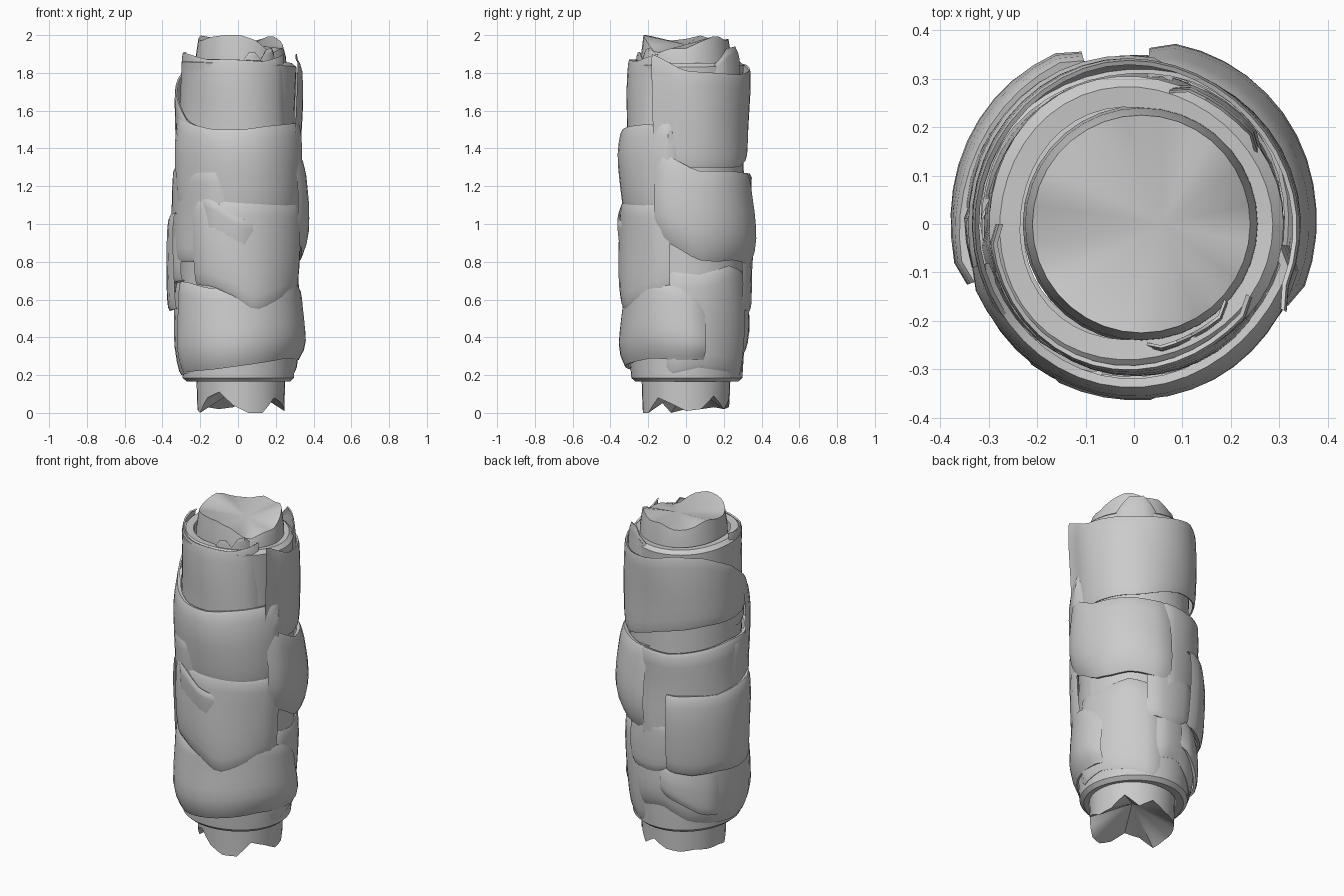
import bpy, bmesh, math, random

random.seed(4)


def lerp(pts, t):
    """Evenly spaced samples, linearly interpolated at t in 0..1."""
    f = t * (len(pts) - 1)
    i = min(int(f), len(pts) - 2)
    return pts[i] + (pts[i + 1] - pts[i]) * (f - i)


def finish(name, bm):
    me = bpy.data.meshes.new(name)
    bm.normal_update()
    bm.to_mesh(me)
    bm.free()
    ob = bpy.data.objects.new(name, me)
    bpy.context.collection.objects.link(ob)
    bpy.ops.object.select_all(action='DESELECT')
    ob.select_set(True)
    bpy.context.view_layer.objects.active = ob
    bpy.ops.object.shade_smooth_by_angle(angle=math.radians(40))
    return ob


def wrap(name, a0, a1, bottom, top, radii, lip=0.03, ends=(0.015, 0.015)):
    """Curved sheet between angles a0..a1 with rolled-in upper and lower lips.
    Angles: 0 = right, 90 = back, 180 = left, 270 = front."""
    n = max(4, round((a1 - a0) / 8))
    # row: position along the height, shift in z from the edge, share of lip tucked in
    rows = [(0, .004, 1), (0, 0, .4), (0, .02, .08)]
    rows += [(k / 7, 0, 0) for k in range(1, 7)]
    rows += [(1, -.02, .08), (1, 0, .4), (1, -.004, 1)]
    phase = random.uniform(0, 6)
    bm = bmesh.new()
    grid = []
    for v, dz, tuck in rows:
        line = []
        for i in range(n + 1):
            u = i / n
            z = lerp(bottom, u) * (1 - v) + lerp(top, u) * v + dz
            a = math.radians(a0 + (a1 - a0) * u)
            r = lerp(radii, v) + .005 * math.sin(3 * a + 7 * z + phase)
            r -= lip * tuck
            r -= ends[0] * (i == 0) + ends[1] * (i == n)
            line.append(bm.verts.new((r * math.cos(a), r * math.sin(a), z)))
        grid.append(line)
    for p, q in zip(grid, grid[1:]):
        for i in range(n):
            bm.faces.new((p[i], p[i + 1], q[i + 1], q[i]))
    return finish(name, bm)


def core(name, low, high):
    """Inner roll with ragged rims and fanned, sunken ends."""
    n = 36
    bm = bmesh.new()
    levels = [(0, .23), (.1, .235), (.3, .24), (1.7, .245), (1.88, .24), (2, .225)]
    rings = []
    for z0, r in levels:
        ring = []
        for i in range(n):
            a = 2 * math.pi * i / n
            z = z0
            if z0 == 0:
                z = lerp(low + low[:1], i / n)
            elif z0 == .1:
                z = .18
            elif z0 == 2:
                z = lerp(high + high[:1], i / n)
            ring.append(bm.verts.new((.015 + r * math.cos(a), r * math.sin(a), z)))
        rings.append(ring)
    for p, q in zip(rings, rings[1:]):
        for i in range(n):
            j = (i + 1) % n
            bm.faces.new((p[i], p[j], q[j], q[i]))
    bot = bm.verts.new((.03, .02, .15))
    cap = bm.verts.new((.06, 0, 1.95))
    for i in range(n):
        j = (i + 1) % n
        bm.faces.new((rings[0][j], rings[0][i], bot))
        bm.faces.new((rings[-1][i], rings[-1][j], cap))
    return finish(name, bm)


# Inner roll: ragged rims, sampled counter-clockwise from the right
core("inner_roll",
     [.01, .02, .09, .02, .07, .03, .02, .03, .02, .02, .0, .08, .11, .04, .0, .0, .08, .05],
     [1.93, 1.97, 2.0, 1.97, 1.98, 1.95, 1.96, 2.0, 1.98, 1.97, 1.99, 2.0, 2.0, 1.97, 1.90, 1.93])

# Continuous under-layer with inward shelves at both ends
wrap("under_layer", 0, 360, [.165, .165, .165, .165, .165], [1.85, 1.86, 1.88, 1.87, 1.85],
     [.30, .31, .31, .305, .31, .3, .3, .31], lip=.07, ends=(0, 0))

# Upper sheets
wrap("upper_front_sheet", 180, 328, [1.35, 1.35, 1.35], [1.91, 1.90, 1.87, 1.87, 1.86, 1.90],
     [.315, .31, .31, .305], lip=.015)
wrap("upper_back_sheet", -30, 230, [1.3, 1.3, 1.3, 1.38, 1.42, 1.42, 1.41],
     [1.90, 1.81, 1.80, 1.79, 1.81, 1.85, 1.83, 1.75, 1.62, 1.47],
     [.33, .335, .34, .34], lip=.015, ends=(-.02, .01))
# Torn scraps at the top rim
wrap("torn_scrap_right", 275, 320, [1.8, 1.8], [1.86, 1.93, 1.87, 1.95, 1.9], [.275, .27], lip=.01)
wrap("torn_scrap_back", 30, 75, [1.75, 1.75], [1.84, 1.93, 1.94, 1.86], [.315, .31], lip=.01)

# Middle sheets
wrap("mid_front_band", 195, 352, [1.05, 1.05, 1.05], [1.60, 1.53, 1.50, 1.50, 1.52, 1.53, 1.54],
     [.335, .35, .36, .345], ends=(.01, .03))
wrap("mid_back_band", 75, 205, [.7, .7, .68, .7], [1.27, 1.26, 1.28, 1.30, 1.29],
     [.345, .35, .345, .35])
wrap("mid_right_patch", -28, 85, [.93, .88, .81, .80, .81, .79, .78],
     [1.41, 1.34, 1.28, 1.28, 1.28, 1.27, 1.27], [.355, .38, .38, .365, .35])
wrap("mid_left_patch", 170, 258, [.78, .8, .8, .82], [1.28, 1.29, 1.29, 1.29],
     [.34, .345, .35, .35])
wrap("waist_front_sheet", 226, 345, [.68, .67, .62, .54, .58, .62, .65],
     [1.14, 1.13, 1.12, 1.12, 1.11, 1.10, 1.11], [.345, .355, .355, .35])
wrap("waist_front_fold", 237, 283, [.8, .78, .76], [1.15, 1.11, 1.04, 1.01],
     [.345, .355, .365, .37], lip=.03)
wrap("outer_left_patch", 107, 200, [.56, .54, .55, .54, .55], [1.02, 1.02, 1.01, 1.03, 1.06],
     [.37, .38, .385, .375])

# Lower sheets
wrap("low_back_patch", 62, 118, [.55, .53, .56], [.86, .84, .83], [.345, .355, .35])
wrap("low_right_sheet", -20, 78, [.2, .24, .22, .18], [.75, .73, .78, .74],
     [.31, .325, .33, .325])
wrap("low_back_sheet", 70, 215, [.3, .33, .24, .21, .2, .21], [.7, .7, .7, .68],
     [.315, .335, .335, .33])
wrap("low_back_fold", 100, 160, [.42, .36, .29, .27], [.6, .6, .6], [.345, .35, .335], lip=.025)
wrap("low_front_sheet", 195, 378, [.21, .22, .23, .25, .27, .29, .28, .28],
     [.7, .69, .66, .66, .70, .71, .70, .66, .58], [.33, .355, .35, .34, .335])
